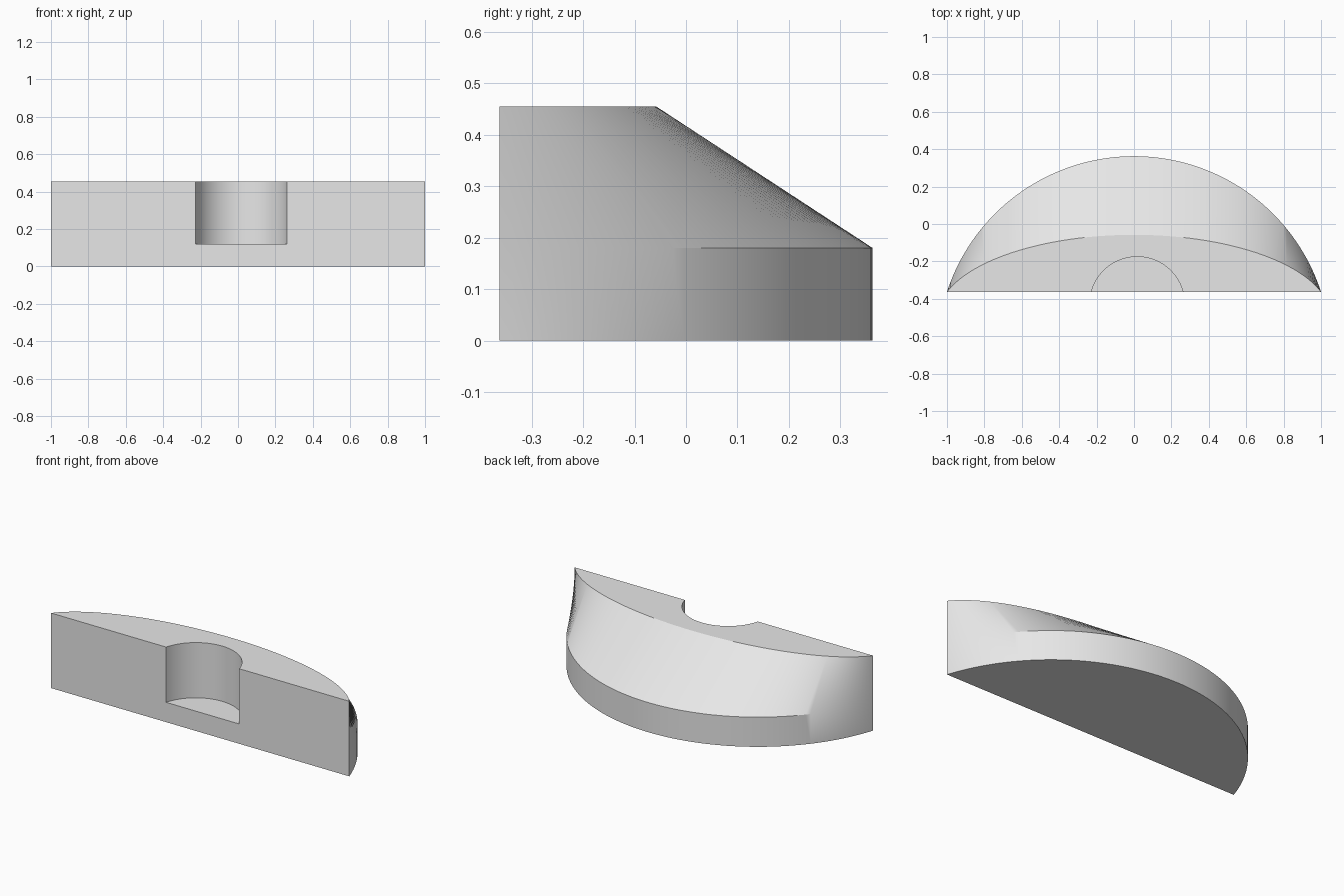
import bpy
import bmesh
import math

default_cube = bpy.data.objects.get("Cube")
if default_cube:
    bpy.data.objects.remove(default_cube, do_unlink=True)

FRONT = -0.3625          # flat front face
DEPTH = 0.725            # depth of the base
TOP_RATIO = 0.42         # depth of the top relative to the base
RIM, HEIGHT = 0.18, 0.455
SEGMENTS = 96

radius = (1 + DEPTH ** 2) / (2 * DEPTH)
half_angle = math.asin(1 / radius)

grey = bpy.data.materials.new("light grey")
grey.use_nodes = True
colour = (0.8, 0.8, 0.8, 1)
grey.diffuse_color = colour
grey.node_tree.nodes["Principled BSDF"].inputs["Base Color"].default_value = colour


def arc(bm, ratio, z):
    """Arc from corner to corner, its depth scaled by ratio."""
    verts = []
    for i in range(SEGMENTS + 1):
        a = half_angle * (2 * i / SEGMENTS - 1)
        bulge = radius * math.cos(a) - (radius - DEPTH)
        verts.append(bm.verts.new((radius * math.sin(a), FRONT + ratio * bulge, z)))
    return verts


# Body: upright rim below, sloping back above, flat front
bm = bmesh.new()
rings = [arc(bm, 1, 0), arc(bm, 1, RIM), arc(bm, TOP_RATIO, HEIGHT)]
for low, high in zip(rings, rings[1:]):
    for i in range(SEGMENTS):
        bm.faces.new((low[i], low[i + 1], high[i + 1], high[i]))
bm.faces.new(rings[0])
bm.faces.new(rings[-1])
bm.faces.new([r[0] for r in rings] + [r[-1] for r in reversed(rings)])
bmesh.ops.recalc_face_normals(bm, faces=bm.faces)
mesh = bpy.data.meshes.new("curved_block")
bm.to_mesh(mesh)
bm.free()
mesh.materials.append(grey)
block = bpy.data.objects.new("curved_block", mesh)
bpy.context.collection.objects.link(block)

# Round pocket, open to the front and top
bpy.ops.mesh.primitive_cylinder_add(vertices=96, radius=0.254, depth=0.6,
                                    location=(0.017, -0.429, 0.12 + 0.3))
cutter = bpy.context.object
cutter.name = "pocket_cutter"
cutter.hide_render = True
cutter.data.materials.append(grey)

pocket = block.modifiers.new("pocket", 'BOOLEAN')
pocket.operation = 'DIFFERENCE'
pocket.solver = 'EXACT'
pocket.object = cutter

bpy.ops.object.select_all(action='DESELECT')
block.select_set(True)
bpy.context.view_layer.objects.active = block
bpy.ops.object.modifier_apply(modifier=pocket.name)
bpy.data.objects.remove(cutter, do_unlink=True)
bpy.ops.object.shade_smooth_by_angle(angle=math.radians(30))
